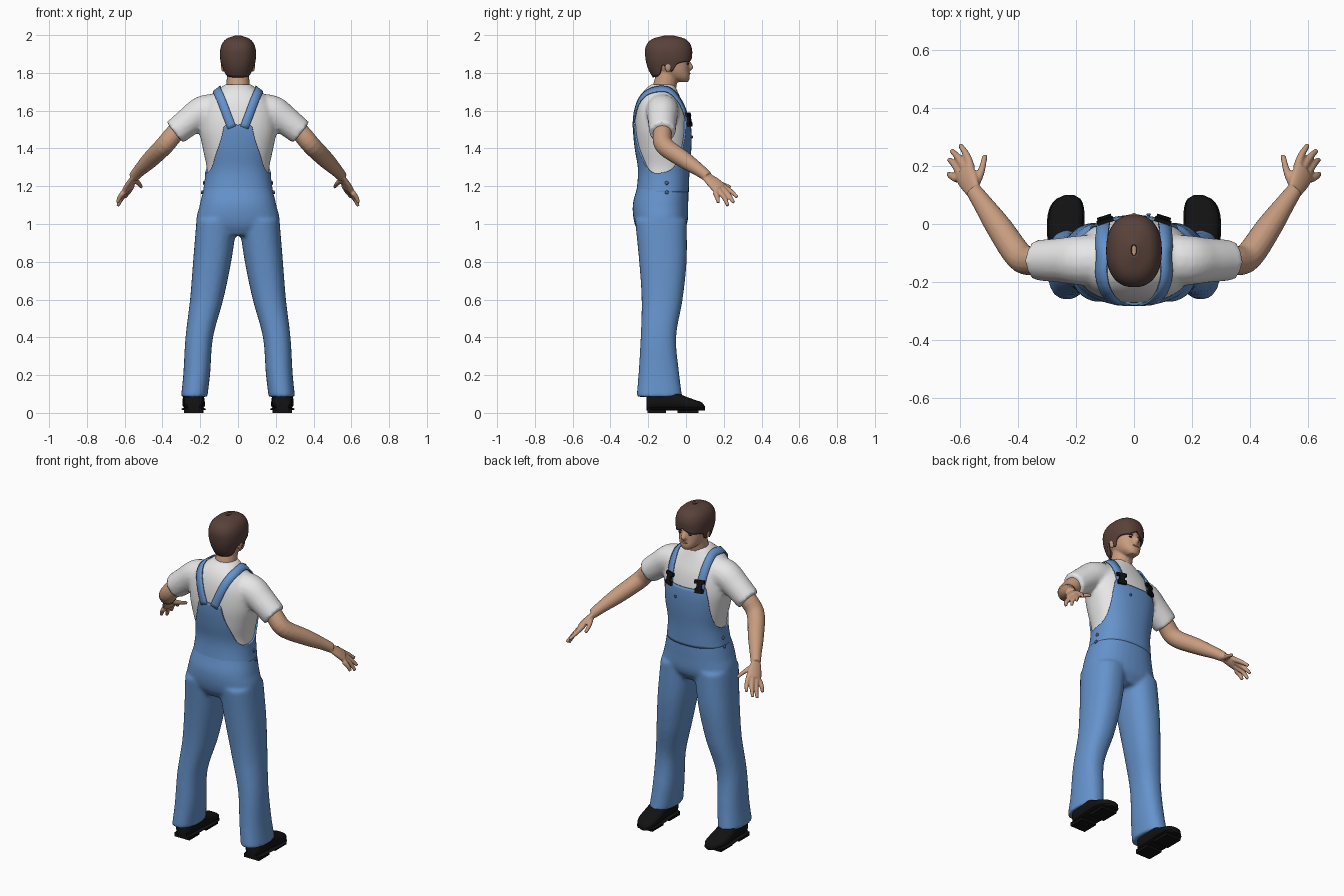
import bpy, bmesh, math
from mathutils import Vector
from mathutils.bvhtree import BVHTree

cube = bpy.data.objects.get("Cube")
if cube:
    bpy.data.objects.remove(cube, do_unlink=True)


def material(name, *rgb):
    m = bpy.data.materials.new(name)
    m.use_nodes = True
    m.diffuse_color = (*rgb, 1)
    m.node_tree.nodes["Principled BSDF"].inputs["Base Color"].default_value = (*rgb, 1)
    return m


DENIM = material("denim blue", .13, .29, .60)
STUD = material("dark blue", .06, .13, .30)
SHIRT = material("shirt white", .80, .80, .80)
SKIN = material("skin", .57, .33, .21)
LIPS = material("lips", .40, .19, .14)
HAIR = material("hair brown", .10, .053, .042)
BLACK = material("black", .006, .006, .006)


def interp(keys, t):
    """Smooth value of keyed tuples, the first entry being the parameter."""
    def slope(i):
        a, b = keys[max(i - 1, 0)], keys[min(i + 1, len(keys) - 1)]
        return [(q - p) / (b[0] - a[0]) for p, q in zip(a, b)]
    t = min(max(t, keys[0][0]), keys[-1][0])
    i = max(k for k in range(len(keys) - 1) if keys[k][0] <= t)
    a, b = keys[i], keys[i + 1]
    h = b[0] - a[0]
    u = (t - a[0]) / h
    w = u * u * (3 - 2 * u)
    return [p * (1 - w) + q * w + h * (m * u * (1 - u) ** 2 - n * u * u * (1 - u))
            for p, q, m, n in zip(a, b, slope(i), slope(i + 1))][1:]


def oval(a, power=2.3):
    s, c = math.sin(a), math.cos(a)
    return (math.copysign(abs(s) ** (2 / power), s), math.copysign(abs(c) ** (2 / power), c))


def grid(name, rows, mat, closed=True, caps=True, centre=None):
    """Skin rows of points; with a centre, faces are turned away from it."""
    bm = bmesh.new()
    vs = [[bm.verts.new(p) for p in row] for row in rows]
    n = len(rows[0])
    for a, b in zip(vs, vs[1:]):
        for j in range(n if closed else n - 1):
            k = (j + 1) % n
            bm.faces.new((a[j], a[k], b[k], b[j]))
    if caps:
        bm.faces.new(vs[0])
        bm.faces.new(vs[-1])
    bmesh.ops.recalc_face_normals(bm, faces=bm.faces)
    if centre and sum(f.normal.dot(f.calc_center_median() - Vector(centre)) for f in bm.faces) < 0:
        bmesh.ops.reverse_faces(bm, faces=bm.faces)
    return finish(name, bm, mat)


def finish(name, bm, mat):
    me = bpy.data.meshes.new(name)
    bm.to_mesh(me)
    bm.free()
    me.materials.append(mat)
    ob = bpy.data.objects.new(name, me)
    bpy.context.collection.objects.link(ob)
    bpy.ops.object.select_all(action='DESELECT')
    ob.select_set(True)
    bpy.context.view_layer.objects.active = ob
    bpy.ops.object.shade_smooth_by_angle(angle=math.radians(50))
    return ob


def on_stack(keys, angle, z):
    """Point of an upright body whose keys are z, centre x, half width, front y, back y."""
    cx, rx, yf, yb = interp(keys, z)
    s, c = oval(angle)
    return Vector((cx + rx * s, (yf + yb) / 2 + (yf - yb) / 2 * c, z))


def turn(n):
    return [2 * math.pi * j / n for j in range(n)]


def stack(name, keys, mat, side=1, n=24):
    z0, z1 = keys[0][0], keys[-1][0]
    keys = [(k[0], k[1] * side, *k[2:]) for k in keys]
    return grid(name, [[on_stack(keys, a, z0 + (z1 - z0) * i / n) for a in turn(32)]
                       for i in range(n + 1)], mat)


def tube(name, path, mat, side=1, wide=None, n=12):
    """Round tube through x, y, z, radius points; wide makes it a flat section along a vector."""
    keys = [(i, p[0] * side, *p[1:]) for i, p in enumerate(path)]
    rows = []
    for i in range(n + 1):
        t = (len(path) - 1) * i / n
        x, y, z, r = interp(keys, t)
        d = Vector(interp(keys, t + .05)[:3]) - Vector(interp(keys, t - .05)[:3])
        d.normalize()
        u = Vector((wide[0] * side, *wide[1:])) if wide else Vector((0, .8, .6)).cross(d)
        u = (u - d * u.dot(d)).normalized()
        v = d.cross(u) * (.45 if wide else 1)
        rows.append([Vector((x, y, z)) + (u * math.cos(a) + v * math.sin(a)) * r for a in turn(16)])
    return grid(name, rows, mat)


def fuse(name, parts, voxel, rounds):
    """Blend overlapping parts into one soft surface."""
    bpy.ops.object.select_all(action='DESELECT')
    for p in parts:
        p.select_set(True)
    bpy.context.view_layer.objects.active = parts[0]
    bpy.ops.object.join()
    ob = parts[0]
    ob.name = name
    m = ob.modifiers.new("blend", 'REMESH')
    m.mode, m.voxel_size, m.use_smooth_shade = 'VOXEL', voxel, True
    m = ob.modifiers.new("soften", 'SMOOTH')
    m.factor, m.iterations = .5, rounds
    return ob


def tree(ob):
    bpy.context.view_layer.update()
    return BVHTree.FromObject(ob, bpy.context.evaluated_depsgraph_get())


def thicken(ob, depth, offset):
    m = ob.modifiers.new("thickness", 'SOLIDIFY')
    m.thickness, m.offset = depth, offset


def blob(name, at, size, mat, normal=None, box=False):
    """Small ball or bevelled box, optionally facing along a normal."""
    bm = bmesh.new()
    if box:
        bmesh.ops.create_cube(bm, size=1)
    else:
        bmesh.ops.create_uvsphere(bm, u_segments=16, v_segments=10, radius=.5)
    bmesh.ops.scale(bm, vec=size, verts=bm.verts)
    ob = finish(name, bm, mat)
    ob.location = at
    if normal:
        ob.rotation_euler = normal.to_track_quat('Y', 'Z').to_euler()
    return ob


# Shirt: trunk and short sleeves blended together
TRUNK = [(1.12, 0, .185, .005, -.26), (1.28, 0, .165, .01, -.245), (1.4, 0, .187, .02, -.263),
         (1.5, 0, .205, .02, -.272), (1.6, 0, .195, 0, -.265), (1.67, 0, .155, -.03, -.245),
         (1.715, 0, .10, -.05, -.215), (1.74, 0, .068, -.06, -.185)]
SLEEVE = [(.09, -.125, 1.60, .09), (.18, -.125, 1.595, .087), (.25, -.125, 1.55, .078),
          (.335, -.125, 1.483, .07)]
shirt = fuse("shirt", [stack("trunk", TRUNK, SHIRT)] +
             [tube("sleeve", SLEEVE, SHIRT, s) for s in (1, -1)], .011, 5)
shirt_tree = tree(shirt)

# Trousers: hips and two flared legs blended together
HIPS = [(.94, 0, .13, -.03, -.24), (1.0, 0, .215, .006, -.272), (1.1, 0, .203, .012, -.282),
        (1.2, 0, .179, .012, -.258), (1.26, 0, .17, .01, -.25)]
LEG = [(.085, .232, .07, -.02, -.262), (.2, .219, .071, -.035, -.252), (.4, .205, .073, -.052, -.24),
       (.6, .166, .088, -.018, -.235), (.8, .137, .101, .003, -.248), (1.02, .112, .108, .004, -.27)]
trousers = fuse("trousers", [stack("hips", HIPS, DENIM)] +
                [stack("leg", LEG, DENIM, s) for s in (1, -1)], .011, 5)
hip_tree = tree(trousers)

# Bib: a fitted panel whose upper edge dips under the arms
BIB_EDGE = [(0, 1.525), (20, 1.53), (34, 1.55), (40, 1.49), (52, 1.38), (70, 1.30), (100, 1.27),
            (125, 1.29), (142, 1.36), (157, 1.45), (163, 1.52), (180, 1.525)]
rows = []
for i in range(25):
    row = []
    for a in turn(120):
        top = interp(BIB_EDGE, math.degrees(min(a, 2 * math.pi - a)))[0]
        p, nrm = shirt_tree.find_nearest(on_stack(TRUNK, a, 1.17 + (top - 1.17) * i / 24))[:2]
        row.append(p + nrm * .009)
    rows.append(row)
thicken(grid("bib", rows, DENIM, caps=False, centre=(0, -.12, 1.35)), .01, -1)

# Straps over the shoulders, with buckles and studs
STRAP = [(.105, .02, 1.53), (.112, -.015, 1.64), (.118, -.09, 1.72), (.112, -.17, 1.71),
         (.085, -.24, 1.65), (.032, -.27, 1.51)]
for side, label in ((1, "left"), (-1, "right")):
    keys = [(i, p[0] * side, *p[1:]) for i, p in enumerate(STRAP)]
    rows = []
    for i in range(41):
        t = 5 * i / 40
        p, nrm = shirt_tree.find_nearest(Vector(interp(keys, t)))[:2]
        d = Vector(interp(keys, t + .05)) - Vector(interp(keys, t - .05))
        across = d.cross(nrm).normalized()
        rows.append([p + across * w + nrm * .008 for w in (-.023, 0, .023)])
    thicken(grid(label + "_strap", rows, DENIM, closed=False, caps=False, centre=(0, -.12, 1.5)), .007, 0)
    for z, size in ((1.585, (.058, .014, .02)), (1.56, (.03, .016, .04)), (1.53, (.05, .014, .024))):
        p, nrm = shirt_tree.find_nearest(Vector((.105 * side, .03, z)))[:2]
        blob(label + "_buckle", p + nrm * .017, size, BLACK, nrm, True)
    for z in (1.17, 1.22):
        p, nrm = hip_tree.find_nearest(Vector((.2 * side, -.10, z)))[:2]
        blob(label + "_hip_stud", p + nrm * .006, (.02, .012, .02), STUD, nrm)

    # Arm and spread hand
    arm = [(.26, -.125, 1.54, .05), (.33, -.125, 1.485, .05), (.39, -.115, 1.415, .05),
           (.465, -.01, 1.34, .045), (.52, .07, 1.285, .034), (.552, .115, 1.25, .028)]
    palm = [(.548, .105, 1.253, .028), (.568, .145, 1.22, .04), (.585, .18, 1.187, .045)]
    fingers = [[(.560, .19, 1.205), (.575, .235, 1.175), (.598, .272, 1.142)],
               [(.580, .19, 1.19), (.604, .228, 1.15), (.628, .253, 1.112)],
               [(.597, .175, 1.175), (.618, .205, 1.135), (.636, .222, 1.095)],
               [(.608, .155, 1.165), (.627, .165, 1.14), (.638, .172, 1.112)],
               [(.548, .13, 1.235), (.526, .18, 1.215), (.512, .237, 1.195)]]
    parts = [tube("arm", arm, SKIN, side, n=24), tube("palm", palm, SKIN, side, wide=(.05, -.05, -.04))]
    for f in fingers:
        parts.append(tube("finger", [(*p, r) for p, r in zip(f, (.015, .0125, .009))], SKIN, side))
    fuse(label + "_arm", parts, .0055, 3)

    # Shoe with a separate sole edge and heel
    shoe = [(-.21, .235, .035, .09), (-.19, .235, .05, .115), (-.09, .235, .055, .125),
            (-.01, .235, .06, .09), (.05, .232, .056, .068), (.085, .226, .04, .055),
            (.10, .222, .014, .035)]
    for part, low, grow in (("shoe", .016, 1), ("sole", .012, 1.08)):
        rows = []
        for i in range(25):
            y = -.21 + .31 * i / 24
            cx, rx, top = interp(shoe, y)
            top = top if part == "shoe" else .028
            rows.append([(side * (cx + rx * grow * oval(a, 2.6)[0]), y,
                          low + (top - low) * (1 + oval(a, 2.6)[1]) / 2) for a in turn(24)])
        grid(label + "_" + part, rows, BLACK)
    blob(label + "_heel", (.235 * side, -.155, .012), (.1, .1, .024), BLACK, box=True)
    blob(label + "_toe_tread", (.232 * side, .01, .008), (.1, .11, .016), BLACK, box=True)
    # Ear and eye
    blob(label + "_ear", (.079 * side, -.095, 1.835), (.022, .036, .058), SKIN)
    blob(label + "_brow", (.032 * side, .010, 1.862), (.036, .016, .008), HAIR)
    blob(label + "_eye", (.032 * side, .009, 1.848), (.022, .012, .008), BLACK)

# Head, neck and nose blended together
HEAD = [(1.752, 0, .026, .012, -.04), (1.775, 0, .05, .02, -.10), (1.81, 0, .068, .018, -.15),
        (1.86, 0, .077, .016, -.185), (1.92, 0, .08, .012, -.195), (1.965, 0, .055, -.02, -.165),
        (1.98, 0, .03, -.05, -.13)]
fuse("head", [stack("skull", HEAD, SKIN),
              tube("neck", [(0, -.125, 1.67, .066), (0, -.108, 1.75, .061), (0, -.09, 1.83, .058)], SKIN),
              tube("nose", [(0, .008, 1.866, .009), (0, .017, 1.846, .012), (0, .024, 1.828, .015),
                            (0, .012, 1.818, .01)], SKIN)], .006, 3)
blob("mouth", (0, .016, 1.797), (.042, .014, .011), LIPS)
blob("bib_button", (.05, .032, 1.46), (.016, .01, .016), STUD)

# Hair: a cap with a parted fringe, sideburns and a low nape
CAP = [(1.77, 0, .066, 0, -.172), (1.82, 0, .082, .022, -.20), (1.88, 0, .095, .032, -.215),
       (1.94, 0, .09, .028, -.213), (1.98, 0, .062, -.005, -.178), (1.999, 0, .012, -.07, -.11)]
HAIRLINE = [(0, 1.885), (12, 1.872), (30, 1.86), (60, 1.855), (75, 1.84), (85, 1.805), (92, 1.825),
            (104, 1.84), (115, 1.80), (130, 1.782), (180, 1.775)]
rows = []
for i in range(25):
    u = 1 - (1 - i / 24) ** 1.5
    row = []
    for a in turn(96):
        low = interp(HAIRLINE, math.degrees(min(a, 2 * math.pi - a)))[0]
        row.append(on_stack(CAP, a, low + (1.999 - low) * u))
    rows.append(row)
hair = grid("hair", rows, HAIR, caps=False, centre=(0, -.09, 1.88))
thicken(hair, .014, -1)
